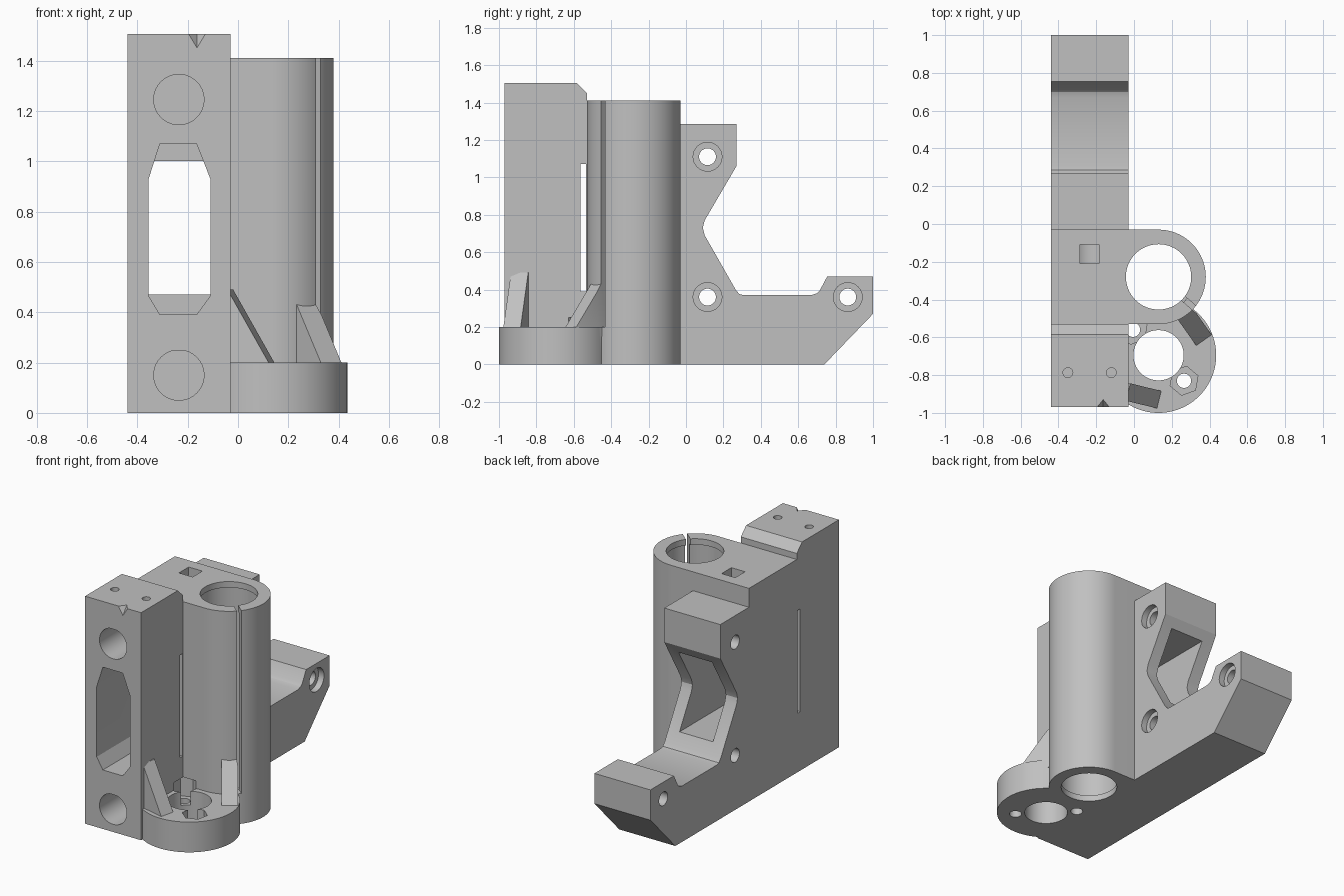
import bpy, bmesh
from math import sin, cos, pi, radians, atan2, hypot
from mathutils import Matrix, Vector

cube = bpy.data.objects.get("Cube")
if cube:
    bpy.data.objects.remove(cube, do_unlink=True)

grey = bpy.data.materials.new("plain grey plastic")
grey.use_nodes = True
colour = (0.53, 0.53, 0.53, 1)
grey.diffuse_color = colour
grey.node_tree.nodes["Principled BSDF"].inputs["Base Color"].default_value = colour


def finish(name, bm):
    bmesh.ops.recalc_face_normals(bm, faces=bm.faces[:])
    mesh = bpy.data.meshes.new(name)
    bm.to_mesh(mesh)
    bm.free()
    mesh.materials.append(grey)
    ob = bpy.data.objects.new(name, mesh)
    bpy.context.collection.objects.link(ob)
    return ob


def prism(name, pts, axis, lo, hi, matrix=None):
    """Extrude a 2D outline along one axis from lo to hi."""
    place = {"x": lambda a, b, t: (t, a, b),
             "y": lambda a, b, t: (a, t, b),
             "z": lambda a, b, t: (a, b, t)}[axis]
    bm = bmesh.new()
    rings = [[bm.verts.new(place(a, b, t)) for a, b in pts] for t in (lo, hi)]
    bm.faces.new(rings[0])
    bm.faces.new(rings[1])
    n = len(pts)
    for i in range(n):
        j = (i + 1) % n
        bm.faces.new((rings[0][i], rings[0][j], rings[1][j], rings[1][i]))
    if matrix:
        bm.transform(matrix)
    return finish(name, bm)


def arc(cx, cy, r, start=0, end=360, n=64):
    steps = n if end - start == 360 else n + 1
    angles = [radians(start + (end - start) * i / n) for i in range(steps)]
    return [(cx + r * cos(a), cy + r * sin(a)) for a in angles]


def rect(x0, x1, y0, y1):
    return [(x0, y0), (x1, y0), (x1, y1), (x0, y1)]


def combine(target, tool, operation):
    mod = target.modifiers.new("combine", "BOOLEAN")
    mod.operation = operation
    mod.solver = "EXACT"
    mod.object = tool
    bpy.context.view_layer.objects.active = target
    bpy.ops.object.modifier_apply(modifier=mod.name)
    bpy.data.objects.remove(tool, do_unlink=True)


LEFT, RIGHT, MID = -0.44, -0.03, -0.235
SLEEVE = (0.13, -0.28)
PLATE = (0.13, -0.695)

# Main block with the rear arm, from its side outline
side = [(-0.97, 0), (0.74, 0), (1, 0.27), (1, 0.47), (0.755, 0.47),
        (0.715, 0.395), (0.7, 0.38), (0.67, 0.37), (0.31, 0.37), (0.285, 0.376), (0.265, 0.4),
        (0.1, 0.69), (0.09, 0.73), (0.1, 0.77), (0.27, 1.06), (0.27, 1.285),
        (-0.03, 1.285), (-0.03, 1.41), (-0.53, 1.41), (-0.53, 1.45),
        (-0.585, 1.505), (-0.97, 1.505)]
bracket = prism("bracket", side, "x", LEFT, RIGHT)

# Vertical sleeve and round foot plate
outline = arc(*SLEEVE, 0.25, -90, 90, 48) + [(-0.1, -0.03), (-0.1, -0.53)]
combine(bracket, prism("sleeve", outline, "z", 0, 1.41), "UNION")
combine(bracket, prism("foot_plate", arc(*PLATE, 0.305, n=96), "z", 0, 0.2), "UNION")

# Sloping ribs on the foot plate
for start, end, width, top in (((-0.05, -0.885), (0.133, -0.93), 0.095, 0.49),
                               ((0.25, -0.445), (0.37, -0.615), 0.1, 0.46)):
    dx, dy = end[0] - start[0], end[1] - start[1]
    wedge = [(0, 0.15), (hypot(dx, dy), 0.15), (hypot(dx, dy), 0.2), (0.02, top), (0, top)]
    turn = Matrix.Translation((*start, 0)) @ Matrix.Rotation(atan2(dy, dx), 4, "Z")
    combine(bracket, prism("rib", wedge, "y", -width / 2, width / 2, turn), "UNION")

cutters = []


def cut(*args):
    cutters.append(prism("cutter", *args))


# Sleeve bore with narrow lips, and its clamping slot
cut(arc(*SLEEVE, 0.173), "z", -0.1, 1.6)
cut(arc(*SLEEVE, 0.188), "z", 0.04, 1.37)
cut(rect(0.1, 0.3, -0.014, 0.014), "z", 0.2, 1.6,
    Matrix.Translation((*SLEEVE, 0)) @ Matrix.Rotation(radians(-41), 4, "Z"))

# Foot plate bore, screw holes and hexagonal nut pockets
cut(arc(PLATE[0], PLATE[1], 0.133), "z", -0.1, 0.24)
for s in (1, -1):
    x, y = PLATE[0] + s * 0.135, PLATE[1] - s * 0.135
    cut(arc(x, y, 0.038, n=24), "z", -0.1, 0.15)
    cut(arc(x, y, 0.078, 20, 380, 6), "z", 0.11, 0.25)

# Blind rod sockets, slightly flattened on top
for z in (1.245, 0.15):
    ring = [(x, min(h, z + 0.097)) for x, h in arc(MID, z, 0.1, 5, 365, 36)]
    cut(ring, "y", -1.1, -0.1)

# Central window: chamfered at the front, rectangular behind
window = [(-0.31, 1.07), (-0.165, 1.07), (-0.11, 0.93), (-0.11, 0.465),
          (-0.165, 0.39), (-0.31, 0.39), (-0.355, 0.465), (-0.355, 0.93)]
cut(window, "y", -1.1, -0.535)
cut(rect(-0.355, -0.11, 0.47, 1.0), "y", -0.6, 0.6)
cut(rect(-0.565, -0.535, 0.39, 1.07), "x", -0.6, 0.0)

# Counterbored cross holes in the rear arm
for y, z in ((0.115, 1.11), (0.115, 0.36), (0.865, 0.36)):
    cut(arc(y, z, 0.045, n=32), "x", -0.6, 0.1)
    cut(arc(y, z, 0.077, n=32), "x", RIGHT - 0.04, 0.1)

# Small pockets in the top
cut(rect(-0.285, -0.185, -0.21, -0.108), "z", 1.28, 1.6)
for x in (-0.35, -0.12):
    cut(arc(x, -0.787, 0.026, n=20), "z", 1.37, 1.6)

# Pointed notch on the top front edge
bm = bmesh.new()
bmesh.ops.create_uvsphere(bm, u_segments=4, v_segments=2, radius=1)
bmesh.ops.scale(bm, vec=Vector((0.033, 0.04, 0.055)), verts=bm.verts[:])
bmesh.ops.translate(bm, vec=Vector((-0.163, -0.97, 1.505)), verts=bm.verts[:])
cutters.append(finish("notch", bm))

for tool in cutters:
    combine(bracket, tool, "DIFFERENCE")

bpy.ops.object.select_all(action="DESELECT")
bracket.select_set(True)
bpy.context.view_layer.objects.active = bracket
bpy.ops.object.shade_smooth_by_angle(angle=radians(25))
